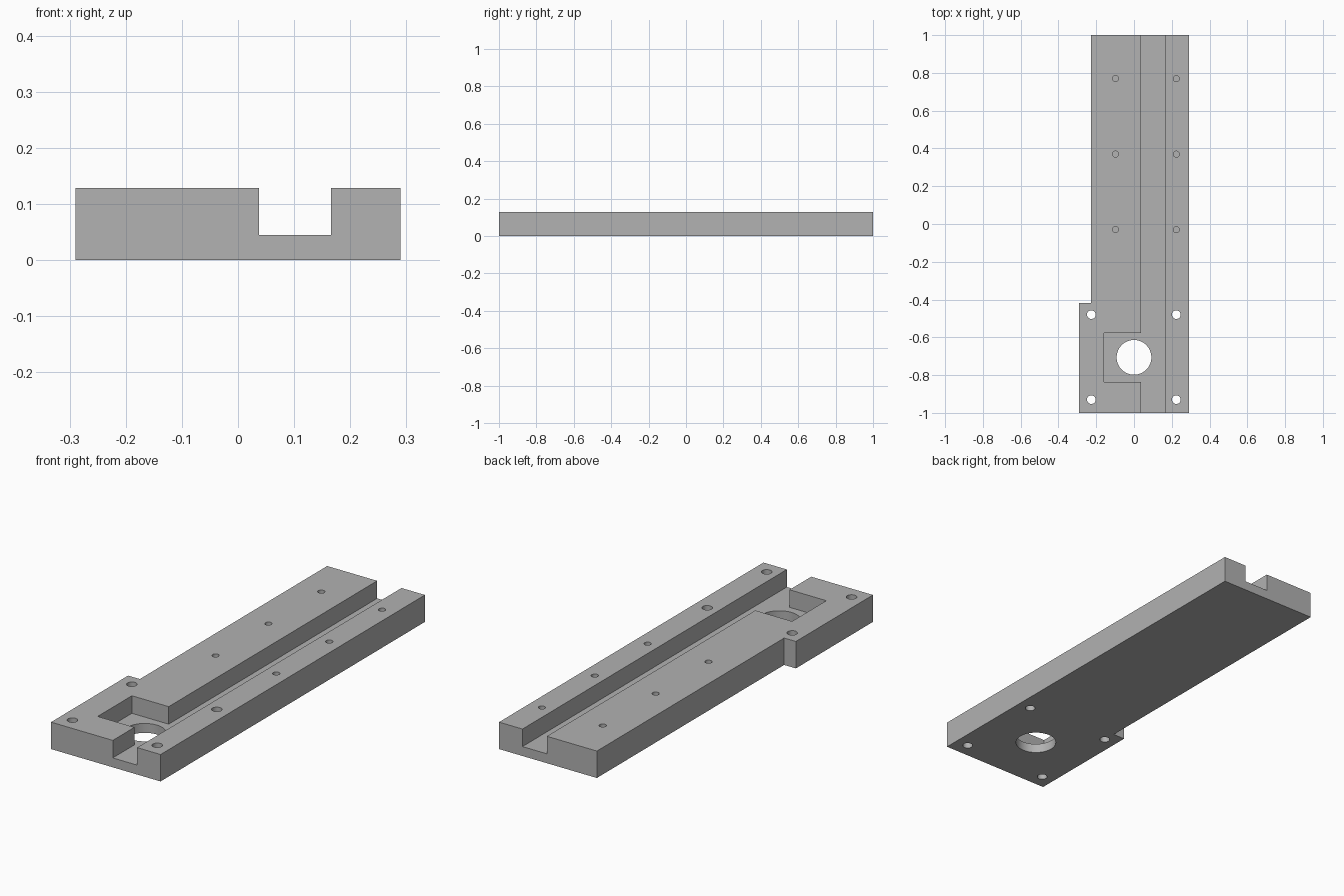
import bpy, bmesh, math

cube = bpy.data.objects.get("Cube")
if cube:
    bpy.data.objects.remove(cube, do_unlink=True)

HEIGHT, FLOOR, OVER = 0.129, 0.045, 0.05

grey = bpy.data.materials.new("plain grey")
grey.use_nodes = True
grey.diffuse_color = (0.445, 0.445, 0.445, 1)
grey.node_tree.nodes["Principled BSDF"].inputs["Base Color"].default_value = grey.diffuse_color


def prism(name, outline, z0, z1):
    """Upright solid from a flat outline."""
    bm = bmesh.new()
    face = bm.faces.new([bm.verts.new((x, y, z0)) for x, y in outline])
    ext = bmesh.ops.extrude_face_region(bm, geom=[face])
    for v in ext["geom"]:
        if isinstance(v, bmesh.types.BMVert):
            v.co.z = z1
    bmesh.ops.recalc_face_normals(bm, faces=bm.faces)
    mesh = bpy.data.meshes.new(name)
    bm.to_mesh(mesh)
    bm.free()
    mesh.materials.append(grey)
    obj = bpy.data.objects.new(name, mesh)
    bpy.context.collection.objects.link(obj)
    return obj


def circle(x, y, r, n):
    return [(x + r * math.cos(math.tau * i / n), y + r * math.sin(math.tau * i / n))
            for i in range(n)]


# Base plate with the wider mounting end at the front
plate = prism("base_plate", [(-0.29, -1), (0.29, -1), (0.29, 1), (-0.228, 1),
                             (-0.228, -0.417), (-0.29, -0.417)], 0, HEIGHT)

top = HEIGHT + OVER
cutters = []

# Long channel joined to the square pocket
g0, g1, p0, p1 = 0.037, 0.166, -0.836, -0.577
end = 1 + OVER
cutters.append(prism("channel_cutter", [
    (g0, -end), (g1, -end), (g1, end), (g0, end),
    (g0, p1), (-0.158, p1), (-0.158, p0), (g0, p0)], FLOOR, top))

# Large round opening through the pocket floor
cutters.append(prism("opening_cutter", circle(0, -0.706, 0.092, 64), -OVER, top))

# Through holes at the mounting end
for x in (-0.226, 0.224):
    for y in (-0.93, -0.48):
        cutters.append(prism("mount_hole_cutter", circle(x, y, 0.023, 32), -OVER, top))

# Blind screw holes along both rails
for x in (-0.098, 0.224):
    for y in (-0.03, 0.37, 0.77):
        cutters.append(prism("screw_hole_cutter", circle(x, y, 0.016, 24), FLOOR, top))

# Cut everything, then bake the result and drop the cutters
for c in cutters:
    c.hide_render = True
    mod = plate.modifiers.new(c.name, "BOOLEAN")
    mod.operation, mod.solver, mod.object = "DIFFERENCE", "EXACT", c

bpy.context.view_layer.update()
graph = bpy.context.evaluated_depsgraph_get()
baked = bpy.data.meshes.new_from_object(plate.evaluated_get(graph))
plate.modifiers.clear()
plate.data = baked
for c in cutters:
    bpy.data.objects.remove(c, do_unlink=True)

# Smooth hole walls, keep machined edges sharp
bpy.ops.object.select_all(action="DESELECT")
plate.select_set(True)
bpy.context.view_layer.objects.active = plate
bpy.ops.object.shade_smooth_by_angle(angle=math.radians(30))
